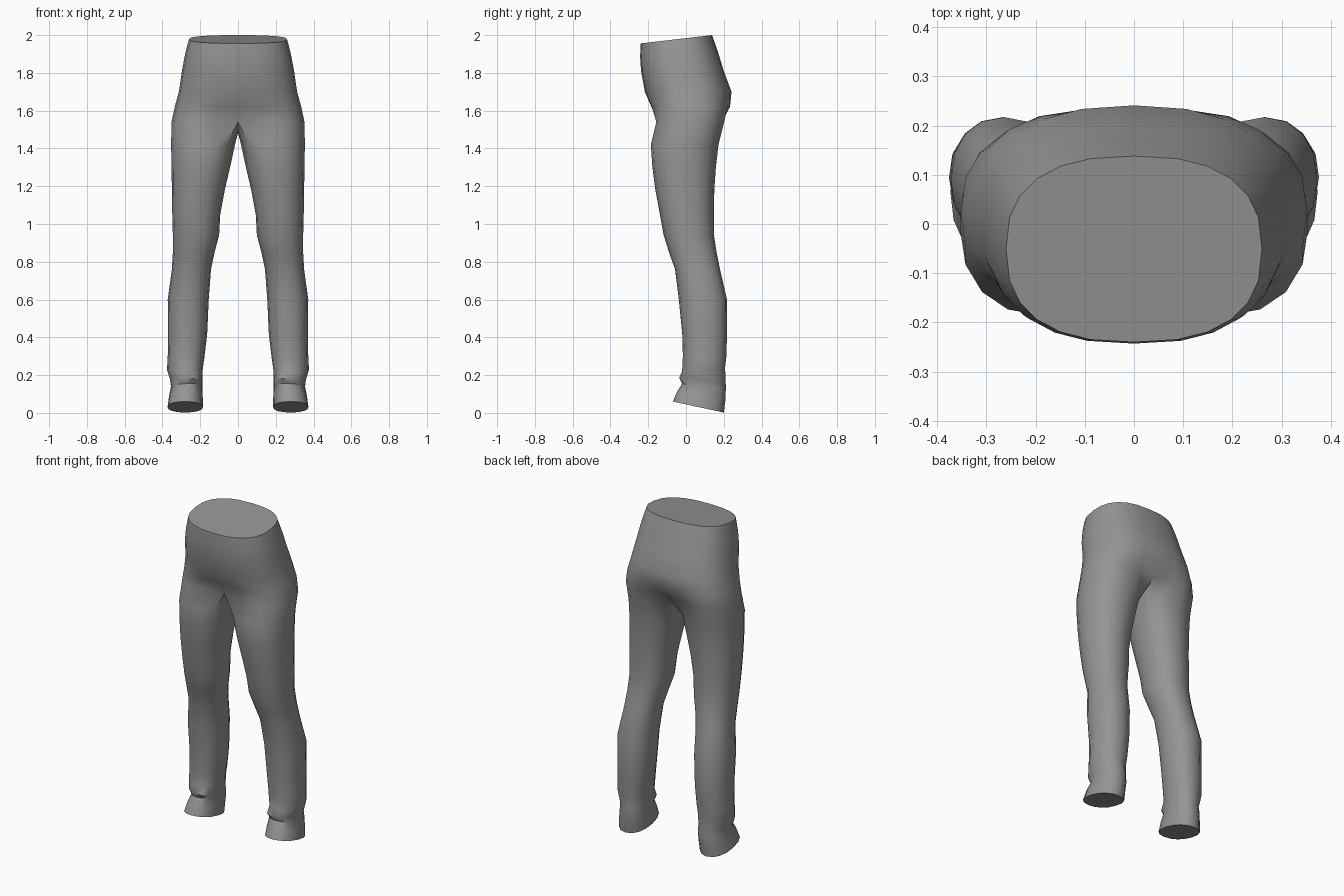
import bpy, bmesh, math

cube = bpy.data.objects.get("Cube")
if cube:
    bpy.data.objects.remove(cube, do_unlink=True)

fabric = bpy.data.materials.new("grey fabric")
fabric.use_nodes = True
GREY = (0.3, 0.3, 0.3, 1)
fabric.diffuse_color = GREY
fabric.node_tree.nodes["Principled BSDF"].inputs["Base Color"].default_value = GREY

ARC, SIDES = 13, 16   # points on a half hip ring, points round a leg


def spow(v, p):
    return math.copysign(abs(v) ** p, v)


def hip_ring(bm, z, width, front, back, tilt=0, cleft=0, power=0.8):
    """Half ring from the front centre round the left side to the back centre."""
    cy, d = (front + back) / 2, (back - front) / 2
    ring = []
    for k in range(ARC):
        a = math.pi * k / (ARC - 1)
        c = spow(math.cos(a), power)
        x = width * math.sin(a) ** power if 0 < k < ARC - 1 else 0
        y = cy - d * c + cleft * spow(math.cos(a), 12)
        ring.append(bm.verts.new((x, y, z - tilt * c)))
    return ring


def leg_ring(bm, z, inner, outer, front, back, tilt=0, rumple=0):
    """Full ring that starts at the inner front corner."""
    cx, w = (inner + outer) / 2, (outer - inner) / 2
    cy, d = (front + back) / 2, (back - front) / 2
    ring = []
    for k in range(SIDES):
        a = 2 * math.pi * k / SIDES - math.pi / 4
        s, c = spow(math.sin(a), 0.9), spow(math.cos(a), 0.9)
        r = 1 - abs(rumple) * (1 + math.sin(3 * a + 20 * rumple))
        ring.append(bm.verts.new((cx + w * s * r, cy - d * c * r,
                                  z - tilt * c + rumple * 0.15 * math.sin(2 * a))))
    return ring


def bridge(bm, upper, lower, closed):
    n = len(upper)
    for i in range(n if closed else n - 1):
        j = (i + 1) % n
        bm.faces.new((upper[i], lower[i], lower[j], upper[j]))


bm = bmesh.new()

# Waist and hips: z, half width, front, back, tilt, cleft
HIPS = [(1.978, 0.26, -0.24, 0.138, 0.022, 0),
        (1.9, 0.28, -0.243, 0.168, 0.015, 0),
        (1.81, 0.297, -0.238, 0.2, 0, 0),
        (1.7, 0.313, -0.215, 0.238, 0, -0.003),
        (1.62, 0.335, -0.195, 0.245, 0, 0.012),
        (1.54, 0.352, -0.19, 0.235, 0, 0.055)]
rings = [hip_ring(bm, *row) for row in HIPS]
for a, b in zip(rings, rings[1:]):
    bridge(bm, a, b, False)
bm.faces.new(rings[0])

# Crotch seam closes the last hip ring into a leg opening
fork = rings[-1]
y0, y1 = fork[-1].co.y, fork[0].co.y
seam = [bm.verts.new((0, y0 + (y1 - y0) * t, z))
        for t, z in ((0.25, 1.5), (0.5, 1.482), (0.75, 1.5))]
previous = fork + seam

# Leg: z, inner x, outer x, front, back, tilt, rumple
LEG = [(1.42, 0.016, 0.354, -0.186, 0.172),
       (1.3, 0.042, 0.352, -0.178, 0.158),
       (1.18, 0.07, 0.35, -0.162, 0.15),
       (1.05, 0.094, 0.348, -0.138, 0.147),
       (0.94, 0.1, 0.345, -0.118, 0.148),
       (0.85, 0.124, 0.345, -0.09, 0.162),
       (0.76, 0.143, 0.35, -0.058, 0.18),
       (0.6, 0.155, 0.372, -0.038, 0.217),
       (0.42, 0.163, 0.37, -0.02, 0.217),
       (0.3, 0.175, 0.372, -0.018, 0.215, 0, 0.01),
       (0.23, 0.183, 0.376, -0.022, 0.21, 0.01, -0.02),
       (0.175, 0.183, 0.36, -0.042, 0.212, -0.01, 0.03),
       (0.14, 0.186, 0.355, -0.022, 0.214, -0.015, -0.02),
       (0.09, 0.185, 0.365, -0.05, 0.21, -0.02, 0.01),
       (0.031, 0.185, 0.373, -0.07, 0.2, -0.029)]
for row in LEG:
    ring = leg_ring(bm, *row)
    bridge(bm, previous, ring, True)
    previous = ring
bm.faces.new(previous)

# Mirror to the right side and weld the centre line
bmesh.ops.mirror(bm, geom=bm.verts[:] + bm.edges[:] + bm.faces[:],
                 axis="X", merge_dist=0.0005)
bmesh.ops.remove_doubles(bm, verts=bm.verts[:], dist=0.0005)
bmesh.ops.recalc_face_normals(bm, faces=bm.faces[:])

mesh = bpy.data.meshes.new("trousers")
bm.to_mesh(mesh)
bm.free()
mesh.materials.append(fabric)
trousers = bpy.data.objects.new("trousers", mesh)
bpy.context.collection.objects.link(trousers)

bpy.ops.object.select_all(action="DESELECT")
trousers.select_set(True)
bpy.context.view_layer.objects.active = trousers
bpy.ops.object.shade_smooth_by_angle(angle=math.radians(50))
